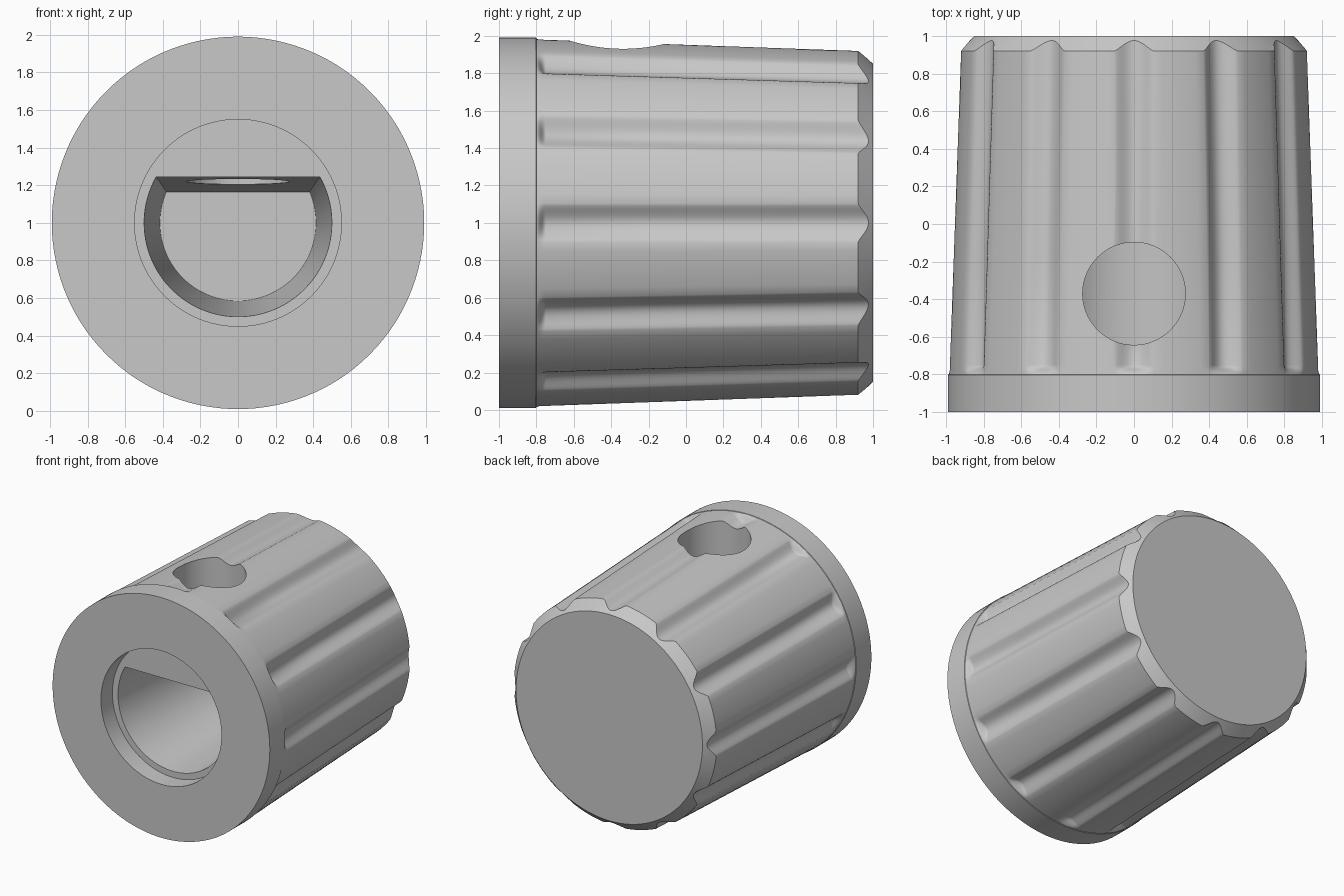
import bpy, bmesh
from math import pi, cos, sin, asin, radians

cube = bpy.data.objects.get("Cube")
if cube:
    bpy.data.objects.remove(cube, do_unlink=True)

AXIS_Z = 1.0
FLUTES = 12
FLUTE_HALF = 0.105
FLUTE_DEPTH = 0.05
FLUTE_START, FLUTE_FULL = -0.8, -0.75
R_COLLAR, R_GRIP, R_REAR, R_CAP = 0.99, 0.986, 0.925, 0.85
Y_REAR = 0.92
TAPER = (R_GRIP - R_REAR) / (Y_REAR - FLUTE_START)
BEVEL = (R_REAR - R_CAP) / (1 - Y_REAR)

grey = bpy.data.materials.new("light_grey_plastic")
grey.use_nodes = True
GREY = (0.58, 0.58, 0.58, 1)
grey.diffuse_color = GREY
grey.node_tree.nodes["Principled BSDF"].inputs["Base Color"].default_value = GREY


def loft(name, rings):
    """Skin closed rings of (x, y, z) points and cap both ends."""
    bm = bmesh.new()
    rows = [[bm.verts.new(p) for p in ring] for ring in rings]
    n = len(rows[0])
    for a, b in zip(rows, rows[1:]):
        for i in range(n):
            j = (i + 1) % n
            bm.faces.new((a[i], a[j], b[j], b[i]))
    bm.faces.new(rows[0])
    bm.faces.new(rows[-1])
    bmesh.ops.recalc_face_normals(bm, faces=bm.faces)
    mesh = bpy.data.meshes.new(name)
    bm.to_mesh(mesh)
    bm.free()
    mesh.materials.append(grey)
    obj = bpy.data.objects.new(name, mesh)
    bpy.context.collection.objects.link(obj)
    return obj


def polar(r, a, y):
    return (r * cos(a), y, AXIS_Z + r * sin(a))


# Columns around the knob: samples across each flute, then the land between
STEPS = 8
COLUMNS = []
for k in range(FLUTES):
    mid = 2 * pi * k / FLUTES
    COLUMNS += [(mid, i / STEPS, 0) for i in range(-STEPS, STEPS + 1)]
    COLUMNS += [(mid, 1, i / 6) for i in range(1, 6)]


def column_angle(col, r):
    mid, u, land = col
    half = FLUTE_HALF / r
    return mid + u * half + land * (2 * pi / FLUTES - 2 * half)


def flute_depth(col, y):
    t = min(max((y - FLUTE_START) / (FLUTE_FULL - FLUTE_START), 0), 1)
    profile = max(0, 1 - col[1] ** 2) ** 1.5
    return FLUTE_DEPTH * profile * t * t * (3 - 2 * t)


def plain_ring(r, y):
    return [polar(r, column_angle(c, r), y) for c in COLUMNS]


def grip_ring(y):
    r = R_GRIP - TAPER * (y - FLUTE_START)
    return [polar(r - flute_depth(c, y), column_angle(c, r), y) for c in COLUMNS]


def rear_ring():
    """Edge where the fluted grip meets the rear bevel."""
    ring = []
    for c in COLUMNS:
        shift = flute_depth(c, Y_REAR) / (BEVEL - TAPER)
        ring.append(polar(R_REAR - BEVEL * shift, column_angle(c, R_REAR), Y_REAR + shift))
    return ring


# Knob body: collar, tapered fluted grip, bevelled rear
ramp = [FLUTE_START + (FLUTE_FULL - FLUTE_START) * i / 6 for i in range(7)]
rings = [plain_ring(R_COLLAR, -1), plain_ring(R_COLLAR, FLUTE_START - 0.002)]
rings += [grip_ring(y) for y in ramp + [-0.2, 0.4]]
rings += [rear_ring(), plain_ring(R_CAP, 1)]
body = loft("knob_body", rings)


# Cutters: round recess, drafted D-shaped shaft socket, set screw hole
def circle(r, y, n=96):
    return [polar(r, 2 * pi * i / n, y) for i in range(n)]


def d_ring(r, flat, y, n=72):
    end = asin(flat / r)
    start = -pi - end
    return [polar(r, start + (end - start) * i / n, y) for i in range(n + 1)]


def screw_ring(z, n=64):
    return [(0.273 * cos(2 * pi * i / n), -0.37 + 0.273 * sin(2 * pi * i / n), z)
            for i in range(n)]


cutters = [
    loft("recess_cutter", [circle(0.55, -1.1), circle(0.55, -0.85)]),
    loft("socket_cutter", [d_ring(0.502, 0.247, -0.9), d_ring(0.415, 0.165, 0.65)]),
    loft("screw_hole_cutter", [screw_ring(1.03), screw_ring(2.2)]),
]

bpy.ops.object.select_all(action="DESELECT")
body.select_set(True)
bpy.context.view_layer.objects.active = body
for cutter in cutters:
    cutter.hide_render = True
    mod = body.modifiers.new(cutter.name, "BOOLEAN")
    mod.operation = "DIFFERENCE"
    mod.solver = "EXACT"
    mod.object = cutter
    bpy.ops.object.modifier_apply(modifier=mod.name)
    bpy.data.objects.remove(cutter, do_unlink=True)

bpy.ops.object.shade_smooth_by_angle(angle=radians(30))
